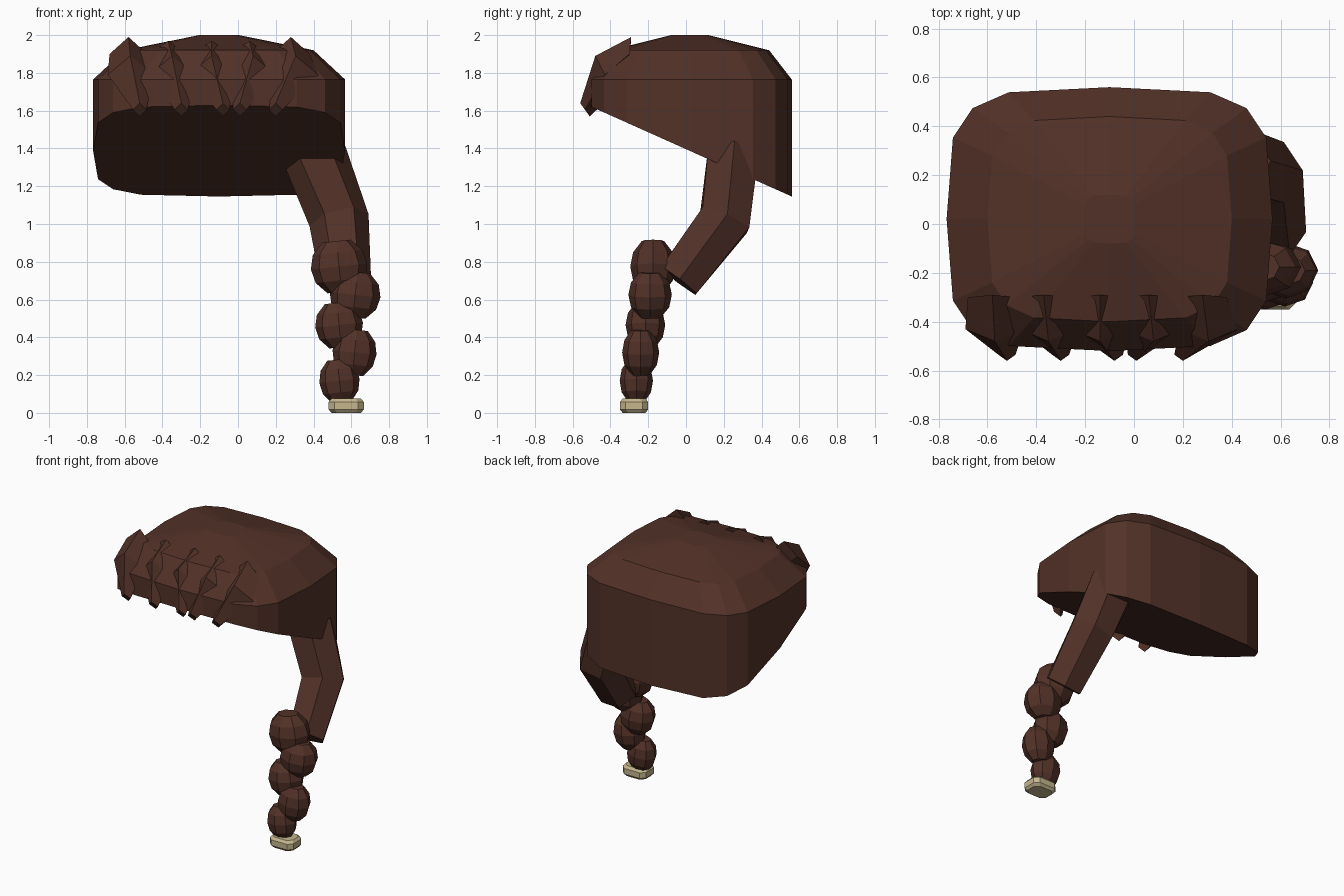
import bpy, bmesh, math
from mathutils import Vector, Matrix

if "Cube" in bpy.data.objects:
    bpy.data.objects.remove(bpy.data.objects["Cube"])


def material(name, rgb):
    m = bpy.data.materials.new(name)
    m.diffuse_color = (*rgb, 1)
    m.use_nodes = True
    m.node_tree.nodes["Principled BSDF"].inputs["Base Color"].default_value = m.diffuse_color
    return m


BROWN = material("dark brown hair", (0.085, 0.031, 0.021))
TAN = material("tan tie", (0.56, 0.47, 0.27))


def loft(name, rings, mat):
    """Skin a list of equal-sized rings and close both ends."""
    bm = bmesh.new()
    vs = [[bm.verts.new(p) for p in ring] for ring in rings]
    n = len(rings[0])
    for a, b in zip(vs, vs[1:]):
        for i in range(n):
            j = (i + 1) % n
            bm.faces.new((a[i], a[j], b[j], b[i]))
    bm.faces.new(vs[0])
    bm.faces.new(vs[-1])
    bmesh.ops.recalc_face_normals(bm, faces=bm.faces)
    mesh = bpy.data.meshes.new(name)
    bm.to_mesh(mesh)
    bm.free()
    mesh.materials.append(mat)
    ob = bpy.data.objects.new(name, mesh)
    bpy.context.collection.objects.link(ob)
    return ob


def section(center, u, v, n, phase=0.0):
    """Regular n-sided ring spanned by half-axes u and v."""
    c, u, v = Vector(center), Vector(u), Vector(v)
    angles = [phase + 2 * math.pi * i / n for i in range(n)]
    return [c + u * math.cos(a) + v * math.sin(a) for a in angles]


# Hair cap: squarish rings, bottom cut on a slope that drops to the back
def squircle(a, b, height):
    pts = []
    for i in range(16):
        t = math.pi * i / 8
        c, s = math.cos(t), math.sin(t)
        x = -0.10 + a * math.copysign(abs(c) ** 0.5, c)
        y = 0.02 + b * math.copysign(abs(s) ** 0.5, s)
        pts.append((x, y, height(y)))
    return pts


loft("hair_cap", [
    squircle(0.667, 0.54, lambda y: 1.62 - 0.4476 * (y + 0.5)),
    squircle(0.667, 0.54, lambda y: 1.765),
    squircle(0.50, 0.42, lambda y: 1.92),
    squircle(0.105, 0.10, lambda y: 2.0),
], BROWN)

# Fringe: five diamond-section locks (top x, middle x, tip x, root height)
locks = [(-0.58, -0.57, -0.52, 0.09), (-0.37, -0.35, -0.30, 0.07),
         (-0.14, -0.14, -0.08, 0.07), (0.06, 0.08, 0.01, 0.07),
         (0.28, 0.305, 0.20, 0.09)]
for k, (x0, x1, x2, h) in enumerate(locks):
    loft(f"fringe_lock_{k + 1}", [
        section((x0, -0.30, 1.90), (0.10, 0, 0), (0, 0.01, h), 4),
        section((x1, -0.43, 1.79), (0.12, 0, 0), (0, -0.05, 0.10), 4),
        section((x2, -0.535, 1.605), (0.035, 0, 0), (0, -0.025, 0.035), 4),
    ], BROWN)

# Gathered lock: hexagonal tube sweeping down and forward
path = [Vector(p) for p in ((0.40, 0.25, 1.38), (0.535, 0.205, 1.02), (0.57, -0.04, 0.70))]
rings = []
for i, p in enumerate(path):
    t = (path[min(i + 1, 2)] - path[max(i - 1, 0)]).normalized()
    u = (Vector((1, 0, 0)) - t * t.x).normalized()
    v = t.cross(u)
    r = (0.17, 0.16, 0.135)[i]
    rings.append(section(p, u * r, v * min(r, 0.155), 6))
loft("gathered_lock", rings, BROWN)

# Braid: alternating faceted beads (x, y, z, half width, half depth, half height)
beads = [(0.535, -0.175, 0.775, 0.15, 0.12, 0.135), (0.62, -0.19, 0.625, 0.135, 0.115, 0.12),
         (0.535, -0.215, 0.465, 0.127, 0.105, 0.118), (0.617, -0.24, 0.32, 0.117, 0.098, 0.12),
         (0.537, -0.263, 0.17, 0.107, 0.088, 0.112)]
profile = [(-1, 0.5), (-0.55, 0.88), (0, 1), (0.55, 0.88), (1, 0.5)]
for k, (x, y, z, w, d, h) in enumerate(beads):
    bead = loft(f"braid_bead_{k + 1}", [
        section((0, 0, f * h), (w * r, 0, 0), (0, d * r, 0), 8) for f, r in profile], BROWN)
    tilt = math.radians(6 if k % 2 else -6)
    bead.data.transform(Matrix.Translation((x, y, z)) @ Matrix.Rotation(tilt, 4, 'Y'))


# Hair tie: chamfered block at the end of the braid
def chamfered(w, d, z, c=0.03):
    corners = [(w, d - c), (w - c, d), (c - w, d), (-w, d - c),
               (-w, c - d), (c - w, -d), (w - c, -d), (w, c - d)]
    return [(0.573 + x, -0.275 + y, z) for x, y in corners]


loft("hair_tie", [chamfered(0.078, 0.06, 0.0), chamfered(0.093, 0.075, 0.018),
                  chamfered(0.093, 0.075, 0.058), chamfered(0.078, 0.06, 0.076)], TAN)
